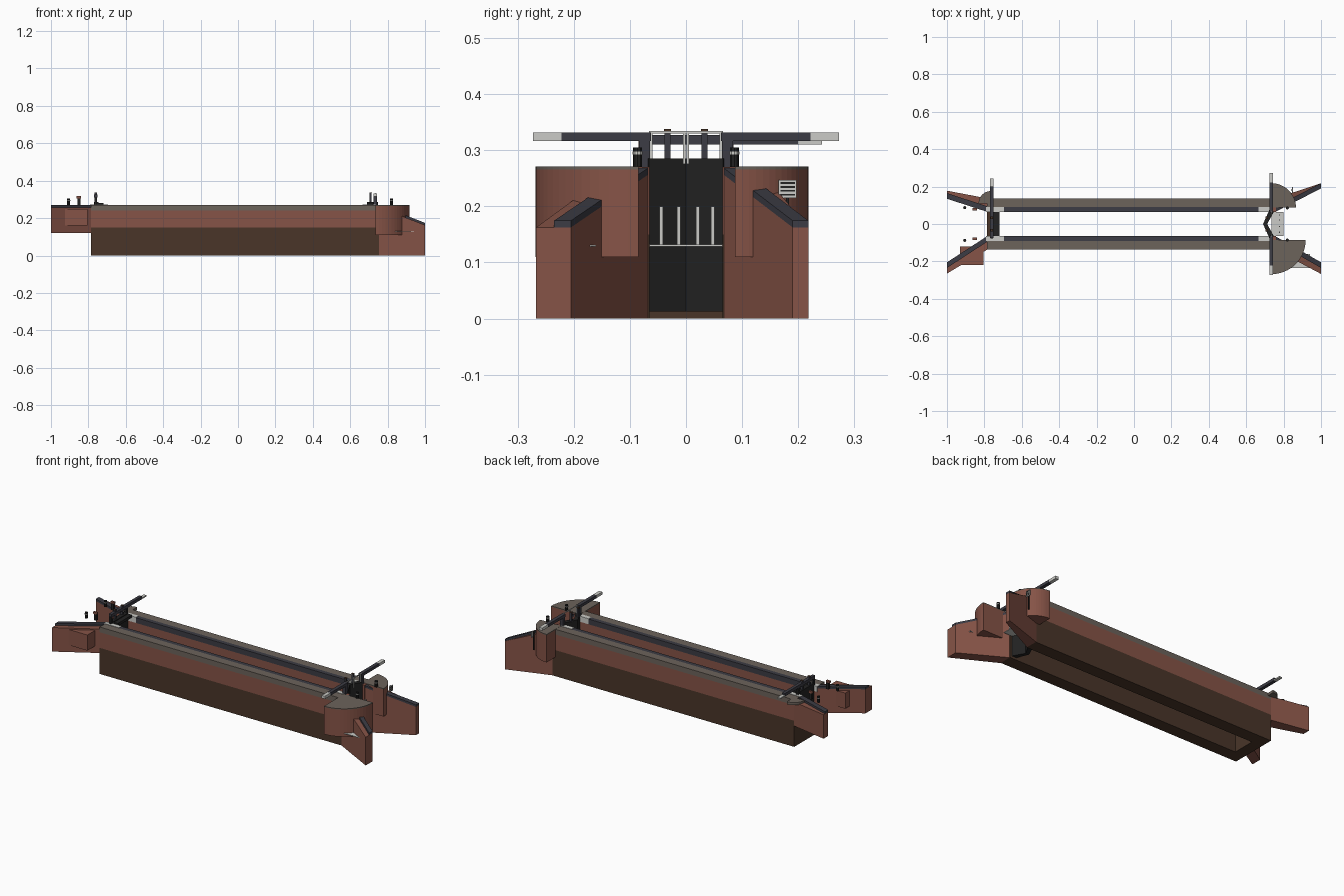
import bpy, bmesh, math

if "Cube" in bpy.data.objects:
    bpy.data.objects.remove(bpy.data.objects["Cube"], do_unlink=True)


def material(name, r, g, b):
    m = bpy.data.materials.new(name)
    m.use_nodes = True
    m.diffuse_color = (r, g, b, 1)
    m.node_tree.nodes["Principled BSDF"].inputs["Base Color"].default_value = (r, g, b, 1)
    return m


BRICK = material("red brick", 0.24, 0.088, 0.063)
BROWN = material("dark brown masonry", 0.068, 0.036, 0.022)
STONE = material("grey stone", 0.15, 0.125, 0.105)
SLATE = material("dark slate", 0.045, 0.045, 0.058)
BLACK = material("black timber", 0.016, 0.016, 0.016)
LIGHT = material("light paint", 0.6, 0.6, 0.57)


def prism(name, pts, z0, z1, mat):
    """Extrude a plan outline; z0 and z1 may be heights or functions of x."""
    low = z0 if callable(z0) else lambda x: z0
    high = z1 if callable(z1) else lambda x: z1
    bm = bmesh.new()
    bot = [bm.verts.new((x, y, low(x))) for x, y in pts]
    top = [bm.verts.new((x, y, high(x))) for x, y in pts]
    bm.faces.new(bot)
    bm.faces.new(top)
    for i in range(len(pts)):
        j = (i + 1) % len(pts)
        bm.faces.new((bot[i], bot[j], top[j], top[i]))
    bmesh.ops.recalc_face_normals(bm, faces=bm.faces)
    me = bpy.data.meshes.new(name)
    bm.to_mesh(me)
    bm.free()
    me.materials.append(mat)
    ob = bpy.data.objects.new(name, me)
    bpy.context.collection.objects.link(ob)
    return ob


def box(name, x0, x1, y0, y1, z0, z1, mat):
    return prism(name, [(x0, y0), (x1, y0), (x1, y1), (x0, y1)], z0, z1, mat)


def post(name, x, y, r, z0, z1, mat, sides=10):
    ring = [(x + r * math.cos(2 * math.pi * i / sides),
             y + r * math.sin(2 * math.pi * i / sides)) for i in range(sides)]
    return prism(name, ring, z0, z1, mat)


def quadrant(name, x, y, r, sx, sy, z0, z1, mat):
    arc = [(x + sx * r * math.cos(math.pi / 2 * i / 16),
            y + sy * r * math.sin(math.pi / 2 * i / 16)) for i in range(17)]
    return prism(name, [(x, y)] + arc, z0, z1, mat)


def bollard(name, x, y):
    post(name, x, y, 0.008, 0.27, 0.292, BLACK)
    post(name + "_band", x, y, 0.0085, 0.292, 0.298, LIGHT)
    post(name + "_cap", x, y, 0.008, 0.298, 0.305, BLACK)


IN, OUT, TOP = 0.065, 0.137, 0.27
CAP = 0.012


def strip(name, x0, x1, s, a, b, z0, z1, mat):
    return box(name, x0, x1, s * a, s * b, z0, z1, mat)


# Chamber walls and copings, mirrored across the channel
for s, side in ((1, "back"), (-1, "front")):
    strip(side + "_wall_base", -0.785, 0.76, s, IN, OUT, 0, 0.15, BROWN)
    strip(side + "_wall_brick", -0.785, 0.75, s, IN, OUT, 0.15, 0.24, BRICK)
    strip(side + "_coping", -0.785, 0.75, s, 0.09, OUT, 0.24, TOP, STONE)
    strip(side + "_edge_coping", -0.695, 0.665, s, IN, 0.09, 0.24, TOP, SLATE)
    strip(side + "_upper_edge_stone", -0.79, -0.695, s, IN, 0.09, 0.24, TOP + 0.002, LIGHT)
    strip(side + "_lower_edge_stone", 0.665, 0.735, s, IN, 0.09, 0.24, TOP + 0.002, LIGHT)
    strip(side + "_hollow_quoin", 0.735, 0.76, s, IN, 0.09, 0.15, TOP, BRICK)


# Wing walls: flat at the upper end, sloping down at the lower end
def wing(name, s, x0, x1, inner, outer, cap, z0, top):
    prism(name, [(x0, s * IN), (x1, s * inner), (x1, s * outer), (x0, s * OUT)],
          z0, lambda x: top(x) - CAP, BRICK)
    prism(name + "_coping",
          [(x0, s * IN), (x1, s * inner), (x1, s * (inner + cap)), (x0, s * (IN + cap))],
          lambda x: top(x) - CAP, top, SLATE)


def slope(x):
    return TOP - (x - 0.755) * 0.39


def level(x):
    return TOP


wing("front_lower_wing", -1, 0.755, 1, 0.205, 0.267, 0.03, 0, slope)
wing("back_lower_wing", 1, 0.755, 1, 0.19, 0.218, 0.028, 0, slope)
wing("front_upper_wing", -1, -0.785, -1, 0.205, 0.265, 0.03, 0.12, level)
wing("back_upper_wing", 1, -0.785, -1, 0.135, 0.178, 0.03, 0.12, level)
box("upper_wing_buttress", -0.93, -0.805, -0.22, -0.12, 0.16, 0.25, BRICK)

# Rounded platforms on which the balance beams swing
for name, y, r, s in (("front", -0.085, 0.183, -1), ("back", 0.087, 0.131, 1)):
    quadrant(name + "_platform", 0.735, y, r, 1, s, 0.11, TOP - 0.004, BRICK)
    quadrant(name + "_platform_paving", 0.735, y, r, 1, s, TOP - 0.004, TOP + 0.001, STONE)
quadrant("upper_platform_paving", -0.765, 0.11, 0.066, -1, 1, 0.255, TOP, STONE)

# Upper gate, sill and beam
box("upper_sill", -0.785, -0.72, -IN, IN, 0, 0.13, BROWN)
box("upper_gate", -0.77, -0.745, -IN, IN, 0.1, 0.285, BLACK)
box("upper_gate_walkway", -0.745, -0.72, -IN, IN, 0.265, 0.28, BLACK)
box("upper_beam", -0.77, -0.752, -0.075, 0.2, 0.31, 0.327, SLATE)
box("upper_beam_end", -0.77, -0.752, 0.2, 0.242, 0.31, 0.317, LIGHT)
for y in (-0.07, 0.07):
    box("upper_beam_post", -0.768, -0.754, y - 0.007, y + 0.007, 0.265, 0.312, BLACK)
for y in (-0.033, 0.033):
    box("upper_gear_post", -0.767, -0.755, y - 0.005, y + 0.005, 0.28, 0.335, SLATE)
    box("upper_gear_cap", -0.768, -0.754, y - 0.006, y + 0.006, 0.335, 0.338, BROWN)

# Lower mitred gates with beams, railings and paddle gear
for s, side in ((1, "back"), (-1, "front")):
    prism(side + "_lower_gate", [(0.69, 0), (0.725, s * 0.078), (0.748, s * 0.066), (0.712, 0)],
          0.013, 0.285, BLACK)
    strip(side + "_lower_beam", 0.724, 0.744, s, 0.062, 0.222, 0.316, 0.332, SLATE)
    strip(side + "_lower_beam_end", 0.724, 0.744, s, 0.222, 0.273, 0.316, 0.332, LIGHT)
    strip(side + "_lower_beam_post", 0.724, 0.744, s, 0.064, 0.084, 0.27, 0.316, SLATE)
    strip(side + "_gear_post", 0.703, 0.715, s, 0.028, 0.038, 0.28, 0.334, SLATE)
    strip(side + "_gear_cap", 0.702, 0.716, s, 0.027, 0.039, 0.334, 0.338, BROWN)
    strip(side + "_rail", 0.735, 0.739, s, 0, 0.066, 0.33, 0.334, LIGHT)
    for y in (0.003, 0.062):
        strip(side + "_rail_post", 0.735, 0.739, s, y - 0.002, y + 0.002, 0.275, 0.332, LIGHT)

# Landing stage below the lower gates
box("landing_stage", 0.735, 0.8, -IN, IN, 0.128, 0.132, LIGHT)
for y in (-0.044, -0.013, 0.021, 0.048):
    box("stage_post", 0.775, 0.781, y - 0.003, y + 0.003, 0.13, 0.2, LIGHT)

# Small shelf and post on the front lower wing
box("wing_shelf", 0.84, 0.94, -0.235, -0.16, 0.128, 0.131, LIGHT)
box("wing_shelf_post", 0.888, 0.896, -0.156, -0.148, 0.128, 0.165, BLACK)

# Bollards and paddle gear on the banks
for s, side in ((1, "back"), (-1, "front")):
    bollard(side + "_lower_bollard", 0.82, s * 0.086)
    bollard(side + "_upper_bollard", -0.905, s * 0.087)
    strip(side + "_paddle_stand", -0.857, -0.843, s, 0.071, 0.085, 0.27, 0.306, BLACK)
    strip(side + "_paddle_head", -0.863, -0.839, s, 0.073, 0.085, 0.306, 0.317, BRICK)

# Notice board with barred panel
box("notice_post", 0.84, 0.846, 0.178, 0.184, 0.14, 0.247, BLACK)
box("notice_board", 0.846, 0.849, 0.165, 0.197, 0.215, 0.247, LIGHT)
for i in range(4):
    z = 0.219 + i * 0.007
    box("notice_line", 0.849, 0.85, 0.168, 0.194, z, z + 0.003, BLACK)
